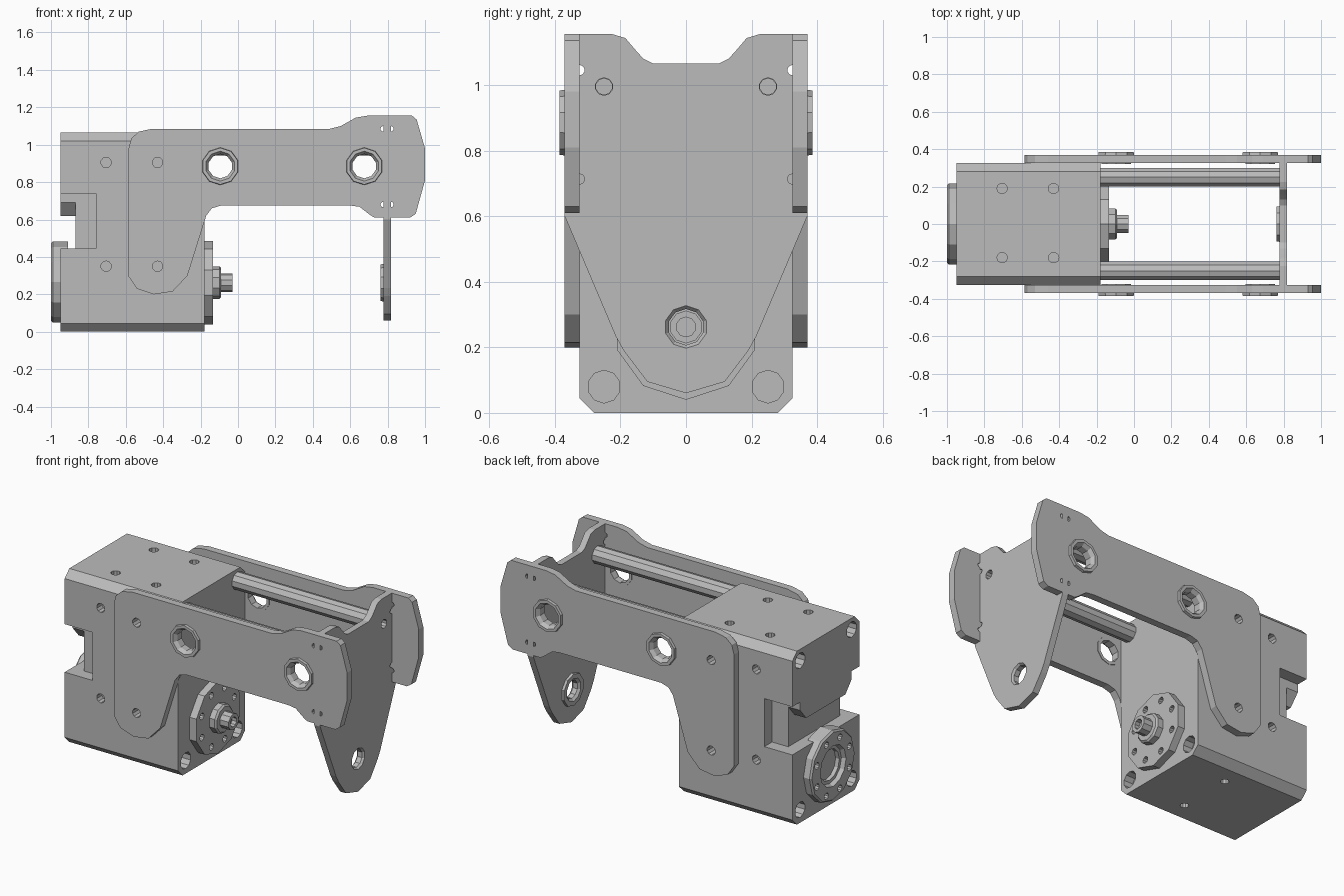
import bpy, bmesh, math
from mathutils import Vector

old = bpy.data.objects.get("Cube")
if old:
    bpy.data.objects.remove(old, do_unlink=True)

metal = bpy.data.materials.new("light_grey_metal")
metal.use_nodes = True
metal.diffuse_color = (0.5, 0.5, 0.5, 1)
metal.node_tree.nodes["Principled BSDF"].inputs["Base Color"].default_value = (0.5, 0.5, 0.5, 1)

# axis -> (along, up, side) directions
X, Y, Z = Vector((1, 0, 0)), Vector((0, 1, 0)), Vector((0, 0, 1))
FRAME = {"x": (X, Z, Y), "y": (Y, Z, X), "z": (Z, X, Y)}


def finish(name, bm):
    bmesh.ops.remove_doubles(bm, verts=bm.verts, dist=1e-5)
    bmesh.ops.recalc_face_normals(bm, faces=bm.faces)
    mesh = bpy.data.meshes.new(name)
    bm.to_mesh(mesh)
    bm.free()
    mesh.materials.append(metal)
    obj = bpy.data.objects.new(name, mesh)
    bpy.context.collection.objects.link(obj)
    return obj


def prism(name, axis, pts, a, b):
    """Extrude a (side, up) outline along an axis from a to b."""
    along, up, side = FRAME[axis]
    bm = bmesh.new()
    face = bm.faces.new([bm.verts.new(side * s + up * u + along * a) for s, u in pts])
    new = bmesh.ops.extrude_face_region(bm, geom=[face])["geom"]
    bmesh.ops.translate(bm, vec=along * (b - a),
                        verts=[v for v in new if isinstance(v, bmesh.types.BMVert)])
    return finish(name, bm)


def rect(s0, s1, u0, u1):
    return [(s0, u0), (s1, u0), (s1, u1), (s0, u1)]


def lathe(name, axis, side_pos, up_pos, profile, sides=10):
    """Revolve a closed (along, radius) profile."""
    along, up, side = FRAME[axis]
    bm = bmesh.new()
    rings = []
    for i in range(sides):
        t = math.tau * i / sides
        out = up * math.cos(t) + side * math.sin(t)
        rings.append([bm.verts.new(side * side_pos + up * up_pos + along * a + out * r)
                      for a, r in profile])
    n = len(profile)
    for i in range(sides):
        p, q = rings[i], rings[(i + 1) % sides]
        for k in range(n):
            m = (k + 1) % n
            if profile[k][1] or profile[m][1]:
                bm.faces.new((p[k], p[m], q[m], q[k]))
    return finish(name, bm)


def rod(name, axis, s, u, a, b, r, sides=10):
    return lathe(name, axis, s, u, [(a, 0), (a, r), (b, r), (b, 0)], sides)


def drill(axis, s, u, a, b, r):
    return rod("cutter", axis, s, u, a, b, r)


def cut(obj, cutters):
    """Subtract every cutter from the part and delete the cutters."""
    for c in cutters:
        mod = obj.modifiers.new("cut", "BOOLEAN")
        mod.operation, mod.solver, mod.object = "DIFFERENCE", "EXACT", c
    deps = bpy.context.evaluated_depsgraph_get()
    deps.update()
    mesh = bpy.data.meshes.new_from_object(obj.evaluated_get(deps))
    obj.modifiers.clear()
    obj.data = mesh
    mesh.materials.clear()
    mesh.materials.append(metal)
    for p in mesh.polygons:
        p.material_index = 0
    for c in cutters:
        bpy.data.objects.remove(c, do_unlink=True)


def mirrored(half):
    return half + [(-s, u) for s, u in reversed(half) if s]


BACK, FACE, W, H, OUT = -0.95, -0.18, 0.325, 1.065, 0.37
SHAFT_Z, ROD_Y, ROD_Z = 0.262, 0.25, 0.995
SCREW_X, SCREW_Z = (-0.705, -0.43), (0.905, 0.35)

# Actuator housing with chamfered long edges
c = 0.045
body = prism("actuator_housing", "x",
             mirrored([(W - c, 0), (W, c), (W, H - c), (W - c, H)]), BACK, FACE)
# Cable notch with side pockets
cutters = [prism("cutter", "x", mirrored([(0.4, 0.445), (0.4, 0.74), (0.25, 0.74),
                                          (0.25, 0.69), (0.19, 0.62)]), -1.05, -0.87)]
for s in (1, -1):
    cutters.append(prism("cutter", "x", rect(s * 0.25, s * 0.4, 0.445, 0.74), -1.05, -0.76))
    # Screw holes on the sides, top and bottom
    for x in SCREW_X:
        cutters.append(drill("z", 0.005 + s * 0.185, x, H - 0.05, H + 0.05, 0.028))
        for z in SCREW_Z:
            cutters.append(drill("y", x, z, s * (W - 0.05), s * (W + 0.1), 0.028))
    cutters.append(drill("z", s * 0.17, -0.5, -0.05, 0.05, 0.024))
    # Corner counterbores on both ends
    for z in (0.08, ROD_Z):
        cutters.append(drill("x", s * ROD_Y, z, BACK - 0.05, BACK + 0.08, 0.048))
    cutters.append(drill("x", s * ROD_Y, 0.08, FACE - 0.06, FACE + 0.05, 0.05))
cut(body, cutters)


def bolt_circle(r, a, b):
    return [drill("x", r * math.sin(t), SHAFT_Z + r * math.cos(t), a, b, 0.02)
            for t in (math.tau * (i + 0.5) / 8 for i in range(8))]


# Output horn, hub and shaft bolt
horn = rod("output_horn", "x", 0, SHAFT_Z, FACE - 0.01, -0.135, 0.222)
cut(horn, bolt_circle(0.17, -0.165, -0.1))
lathe("horn_hub", "x", 0, SHAFT_Z,
      [(-0.14, 0), (-0.14, 0.088), (-0.1, 0.088), (-0.09, 0.078), (-0.09, 0)])
lathe("shaft_bolt", "x", 0, SHAFT_Z,
      [(-0.1, 0), (-0.1, 0.05), (-0.03, 0.05), (-0.03, 0.03), (-0.06, 0.03), (-0.06, 0)])

# Idler flange on the rear end
idler = lathe("idler_flange", "x", 0, SHAFT_Z + 0.004,
              [(-0.91, 0), (-0.91, 0.217), (-0.99, 0.217), (-1, 0.207), (-1, 0.125),
               (-0.975, 0.115), (-0.975, 0.095), (-0.94, 0.095), (-0.94, 0)], 12)
cut(idler, bolt_circle(0.17, -1.05, -0.97))

# Side plates with bushings
P0, P1 = 0.777, 0.817
outline = [(-0.585, 0.98), (-0.57, 1.035), (-0.53, 1.07), (-0.46, 1.085), (0.49, 1.085),
           (0.55, 1.1), (0.63, 1.145), (0.69, 1.155), (0.93, 1.155), (0.955, 1.135),
           (1, 0.98), (1, 0.81), (0.95, 0.63), (0.92, 0.61), (0.73, 0.61), (0.705, 0.625),
           (0.65, 0.668), (0.6, 0.675), (-0.09, 0.675), (-0.14, 0.66), (-0.17, 0.62),
           (-0.27, 0.3), (-0.35, 0.215), (-0.45, 0.2), (-0.54, 0.23), (-0.585, 0.295)]
for s, label in ((1, "rear"), (-1, "front")):
    plate = prism(label + "_side_plate", "y", outline, s * W, s * OUT)
    a, b = s * 0.3, s * 0.4
    tools = [drill("y", SCREW_X[1], z, a, b, 0.028) for z in SCREW_Z]
    tools += [drill("y", x, z, a, b, 0.015) for x in (P0, P1) for z in (1.085, 0.68)]
    # Slots for the end plate tabs
    tools += [prism("cutter", "y", rect(P0, P1, *zz), a, b) for zz in ((1.06, 1.2), (0.5, 0.695))]
    for i, x in enumerate((-0.095, 0.675)):
        tools.append(drill("y", x, 0.885, a, b, 0.084))
        lathe(f"{label}_bushing_{i + 1}", "y", x, 0.885,
              [(s * d, r) for d, r in ((0.322, 0.065), (0.322, 0.084), (OUT, 0.084), (OUT, 0.1),
                                       (0.386, 0.098), (0.386, 0.08), (0.365, 0.065))])
    cut(plate, tools)
    # Spacer rods between the housing and the end plate
    lathe(label + "_spacer_rod", "x", s * ROD_Y, ROD_Z,
          [(FACE, 0.025), (FACE, 0.053), (P0, 0.053), (P0, 0.025)])

# End plate with tabs, scooped top and rounded lower point
end = prism("end_plate", "x", mirrored(
    [(0, 1.065), (0.1, 1.065), (0.13, 1.08), (0.157, 1.11), (0.185, 1.143), (0.225, 1.155),
     (OUT, 1.155), (OUT, 1.06), (W, 1.06), (W, 0.695), (OUT, 0.695), (OUT, 0.6),
     (0.215, 0.235), (0.19, 0.19), (0.118, 0.095), (0, 0.06)]), P0, P1)
tools = [drill("x", 0, SHAFT_Z, 0.7, 0.9, 0.083)]
for s in (1, -1):
    tools.append(drill("x", s * ROD_Y, ROD_Z, 0.7, 0.9, 0.027))
    tools += [drill("x", s * W, z, 0.7, 0.9, 0.016) for z in (1.045, 0.713)]
cut(end, tools)
lathe("end_bushing", "x", 0, SHAFT_Z,
      [(P1, 0.065), (P1, 0.083), (P0, 0.083), (P0, 0.1), (0.762, 0.098), (0.762, 0.07),
       (0.775, 0.055), (0.805, 0.055)])
